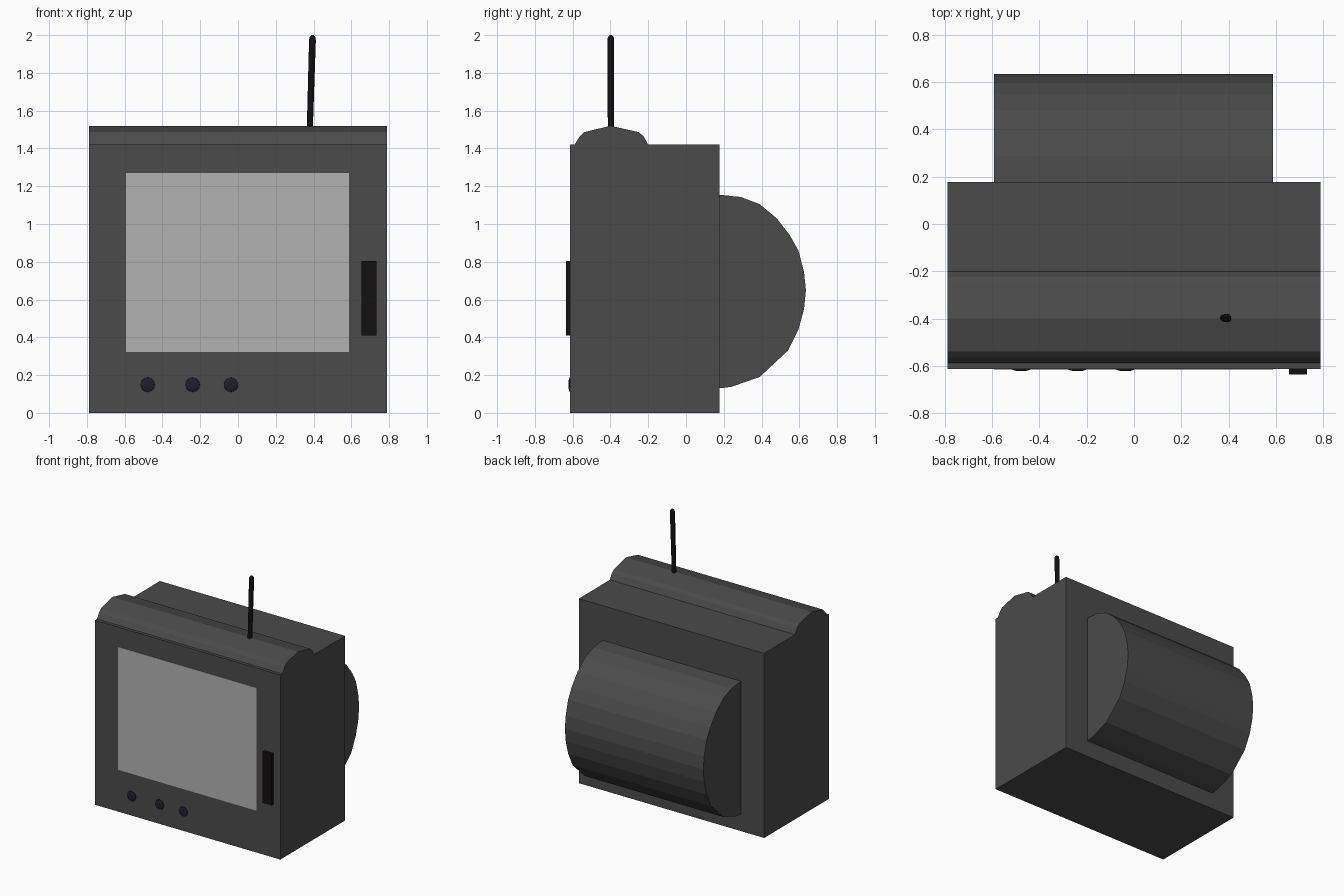
import bpy, bmesh
from mathutils import Vector

if "Cube" in bpy.data.objects:
    bpy.data.objects.remove(bpy.data.objects["Cube"])


def material(name, r, g, b):
    m = bpy.data.materials.new(name)
    m.diffuse_color = (r, g, b, 1)
    m.use_nodes = True
    m.node_tree.nodes["Principled BSDF"].inputs["Base Color"].default_value = m.diffuse_color
    return m


CASE = material("dark_grey", 0.07, 0.07, 0.07)
GLASS = material("screen_grey", 0.45, 0.45, 0.45)
BLACK = material("black", 0.006, 0.005, 0.005)
KNOB = material("knob_blue_black", 0.014, 0.013, 0.022)


def finish(name, bm, mat):
    bmesh.ops.recalc_face_normals(bm, faces=bm.faces)
    me = bpy.data.meshes.new(name)
    bm.to_mesh(me)
    bm.free()
    me.materials.append(mat)
    ob = bpy.data.objects.new(name, me)
    bpy.context.collection.objects.link(ob)
    return ob


def box(name, x, y, z, mat):
    return extrude(name, [(y[0], z[0]), (y[1], z[0]), (y[1], z[1]), (y[0], z[1])], *x, mat)


def extrude(name, profile, x0, x1, mat):
    """Sweep a (y, z) profile along x."""
    bm = bmesh.new()
    face = bm.faces.new([bm.verts.new((x0, y, z)) for y, z in profile])
    ext = bmesh.ops.extrude_face_region(bm, geom=[face], use_keep_orig=True)
    verts = [g for g in ext["geom"] if isinstance(g, bmesh.types.BMVert)]
    bmesh.ops.translate(bm, verts=verts, vec=(x1 - x0, 0, 0))
    return finish(name, bm, mat)


def lathe(name, base, axis, rings, sides, mat):
    """Stack rings of (distance, radius) along an axis and cap both ends."""
    bm = bmesh.new()
    rot = Vector(axis).to_track_quat('Z', 'Y')
    loops = []
    for d, r in rings:
        loop = bmesh.ops.create_circle(bm, segments=sides, radius=r)["verts"]
        for v in loop:
            v.co = Vector(base) + rot @ (v.co + Vector((0, 0, d)))
        loops.append(loop)
    for a, b in zip(loops, loops[1:]):
        for i in range(sides):
            j = (i + 1) % sides
            bm.faces.new((a[i], a[j], b[j], b[i]))
    bm.faces.new(loops[0])
    bm.faces.new(loops[-1])
    return finish(name, bm, mat)


# Cabinet with faceted ridge on top and bulging tube housing behind
box("cabinet", (-0.79, 0.79), (-0.613, 0.177), (0, 1.422), CASE)
extrude("top_ridge", [(-0.59, 1.42), (-0.565, 1.46), (-0.54, 1.486), (-0.40, 1.52),
                      (-0.25, 1.486), (-0.225, 1.465), (-0.20, 1.42)], -0.79, 0.79, CASE)
extrude("tube_housing", [(0.175, 1.155), (0.29, 1.143), (0.39, 1.105), (0.48, 1.03),
                         (0.55, 0.94), (0.595, 0.86), (0.625, 0.745), (0.635, 0.65),
                         (0.625, 0.55), (0.595, 0.44), (0.54, 0.33), (0.39, 0.19),
                         (0.24, 0.138), (0.175, 0.13)], -0.592, 0.588, CASE)

# Front panel: flush screen, slider block and three control knobs
box("screen", (-0.592, 0.588), (-0.615, -0.61), (0.323, 1.27), GLASS)
box("slider_block", (0.655, 0.733), (-0.636, -0.61), (0.41, 0.805), BLACK)
for n, x in enumerate((-0.478, -0.24, -0.037), 1):
    lathe(f"knob_{n}", (x, -0.61, 0.149), (0, -1, 0),
          [(0, 0.039), (0.007, 0.037), (0.012, 0.02)], 16, KNOB)

# Antenna, leaning slightly to the right, with a rounded tip
lathe("antenna", (0.38, -0.398, 1.50), (0.03, 0, 1),
      [(0, 0.016), (0.475, 0.018), (0.49, 0.015), (0.5, 0.006)], 12, BLACK)
